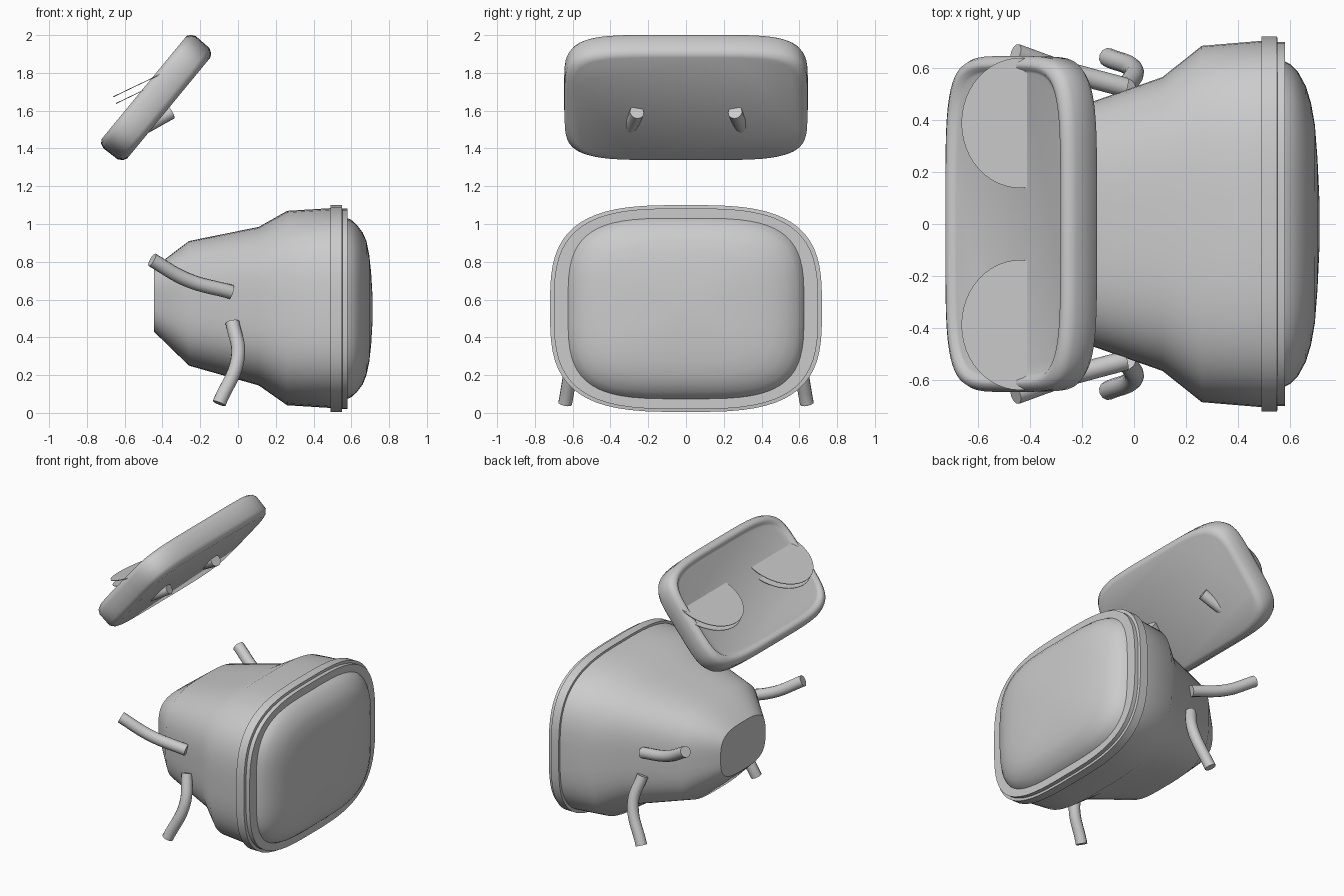
import bpy, bmesh, math
from mathutils import Vector, Matrix

cube = bpy.data.objects.get("Cube")
if cube:
    bpy.data.objects.remove(cube, do_unlink=True)

grey = bpy.data.materials.new("light_grey")
grey.use_nodes = True
colour = (0.6, 0.6, 0.6, 1)
grey.diffuse_color = colour
grey.node_tree.nodes["Principled BSDF"].inputs["Base Color"].default_value = colour


def finish(obj, angle=40):
    obj.data.materials.append(grey)
    bpy.ops.object.select_all(action='DESELECT')
    obj.select_set(True)
    bpy.context.view_layer.objects.active = obj
    bpy.ops.object.shade_smooth_by_angle(angle=math.radians(angle))
    return obj


def from_bmesh(name, bm, angle=40):
    bmesh.ops.recalc_face_normals(bm, faces=bm.faces)
    mesh = bpy.data.meshes.new(name)
    bm.to_mesh(mesh)
    bm.free()
    obj = bpy.data.objects.new(name, mesh)
    bpy.context.collection.objects.link(obj)
    return finish(obj, angle)


def loft(name, rings, power, count=64, angle=40):
    """Rounded-rectangle rings (x, half width, bottom, top) joined along x."""
    bm = bmesh.new()
    loops = []
    for x, half, low, high in rings:
        loop = []
        for i in range(count):
            a = math.tau * (i + 0.5) / count
            c, s = math.cos(a), math.sin(a)
            y = math.copysign(abs(c) ** (2 / power), c) * half
            z = math.copysign(abs(s) ** (2 / power), s) * (high - low) / 2
            loop.append(bm.verts.new((x, y, z + (low + high) / 2)))
        loops.append(loop)
    for p, q in zip(loops, loops[1:]):
        for i in range(count):
            j = (i + 1) % count
            bm.faces.new((p[i], p[j], q[j], q[i]))
    bm.faces.new(loops[0])
    bm.faces.new(loops[-1])
    return from_bmesh(name, bm, angle)


def tube(name, points, radius):
    """Round bar following a smooth path."""
    curve = bpy.data.curves.new(name, 'CURVE')
    curve.dimensions = '3D'
    curve.bevel_depth = radius
    curve.bevel_resolution = 4
    curve.use_fill_caps = True
    spline = curve.splines.new('BEZIER')
    spline.bezier_points.add(len(points) - 1)
    for bp, co in zip(spline.bezier_points, points):
        bp.co = co
        bp.handle_left_type = bp.handle_right_type = 'AUTO'
    obj = bpy.data.objects.new(name, curve)
    bpy.context.collection.objects.link(obj)
    bpy.ops.object.select_all(action='DESELECT')
    obj.select_set(True)
    bpy.context.view_layer.objects.active = obj
    bpy.ops.object.convert(target='MESH')
    return finish(bpy.context.object)


# Tapered housing
loft("housing", [(-0.445, 0.25, 0.43, 0.77), (-0.26, 0.435, 0.25, 0.91),
                 (0.11, 0.565, 0.145, 0.985), (0.26, 0.685, 0.04, 1.07),
                 (0.50, 0.705, 0.025, 1.085)], 3.2)

# Rim around the screen
loft("screen_rim", [(0.49, 0.72, 0.005, 1.1), (0.55, 0.72, 0.005, 1.1),
                    (0.552, 0.70, 0.02, 1.083), (0.58, 0.70, 0.02, 1.083)], 3.2)

# Bulging screen
loft("screen", [(0.57, 0.63, 0.07, 1.035), (0.60, 0.615, 0.083, 1.022),
                (0.63, 0.585, 0.11, 0.995), (0.66, 0.53, 0.15, 0.955),
                (0.68, 0.465, 0.2, 0.91), (0.695, 0.38, 0.27, 0.835),
                (0.705, 0.25, 0.36, 0.74), (0.712, 0.1, 0.48, 0.62)], 3.6, angle=60)

# Floating tray: rounded slab with a recessed top panel
slab = [(-0.085, 0.60, 0.345), (-0.075, 0.625, 0.365), (-0.05, 0.643, 0.382),
        (0.045, 0.645, 0.385), (0.07, 0.635, 0.375), (0.085, 0.615, 0.355),
        (0.083, 0.60, 0.335), (0.07, 0.59, 0.325), (0.065, 0.58, 0.315)]
tray = loft("tray", [(x, w, -h, h) for x, w, h in slab], 5, angle=50)
tray.location = (-0.432, 0, 1.668)
tray.rotation_euler = (0, math.radians(219.5), 0)

for side, label in ((1, "left"), (-1, "right")):
    # Curved limbs
    tube(label + "_arm", [(-0.455, side * 0.655, 0.81), (-0.27, side * 0.59, 0.705),
                          (-0.035, side * 0.525, 0.64)], 0.038)
    tube(label + "_leg", [(-0.03, side * 0.525, 0.48), (0.0, side * 0.59, 0.3),
                          (-0.1, side * 0.64, 0.05)], 0.037)

    # Short pegs under the tray
    tube(label + "_peg", [(-0.52, side * 0.30, 1.5), (-0.355, side * 0.26, 1.592)], 0.038)

    # Paired thin discs cutting into the tray panel
    for level, drop in (("upper", 0), ("lower", 0.038)):
        tilt = Matrix.Rotation(math.radians(-25.6), 4, 'Y')
        centre = Vector((-0.442, side * 0.388, 1.778)) + tilt @ Vector((0.006, 0, -drop))
        bm = bmesh.new()
        bmesh.ops.create_cone(bm, cap_ends=True, segments=48, radius1=0.25,
                              radius2=0.25, depth=0.004,
                              matrix=Matrix.Translation(centre) @ tilt)
        # Keep only the half on the open side of the tray
        normal = Vector((-0.77, 0, 0.636))
        cut = bmesh.ops.bisect_plane(bm, geom=bm.verts[:] + bm.edges[:] + bm.faces[:],
                                     plane_co=Vector((-0.432, 0, 1.668)) + normal * 0.05,
                                     plane_no=normal, clear_inner=True)
        edges = [e for e in cut["geom_cut"] if isinstance(e, bmesh.types.BMEdge)]
        bmesh.ops.holes_fill(bm, edges=edges)
        from_bmesh(f"{label}_{level}_disc", bm)
